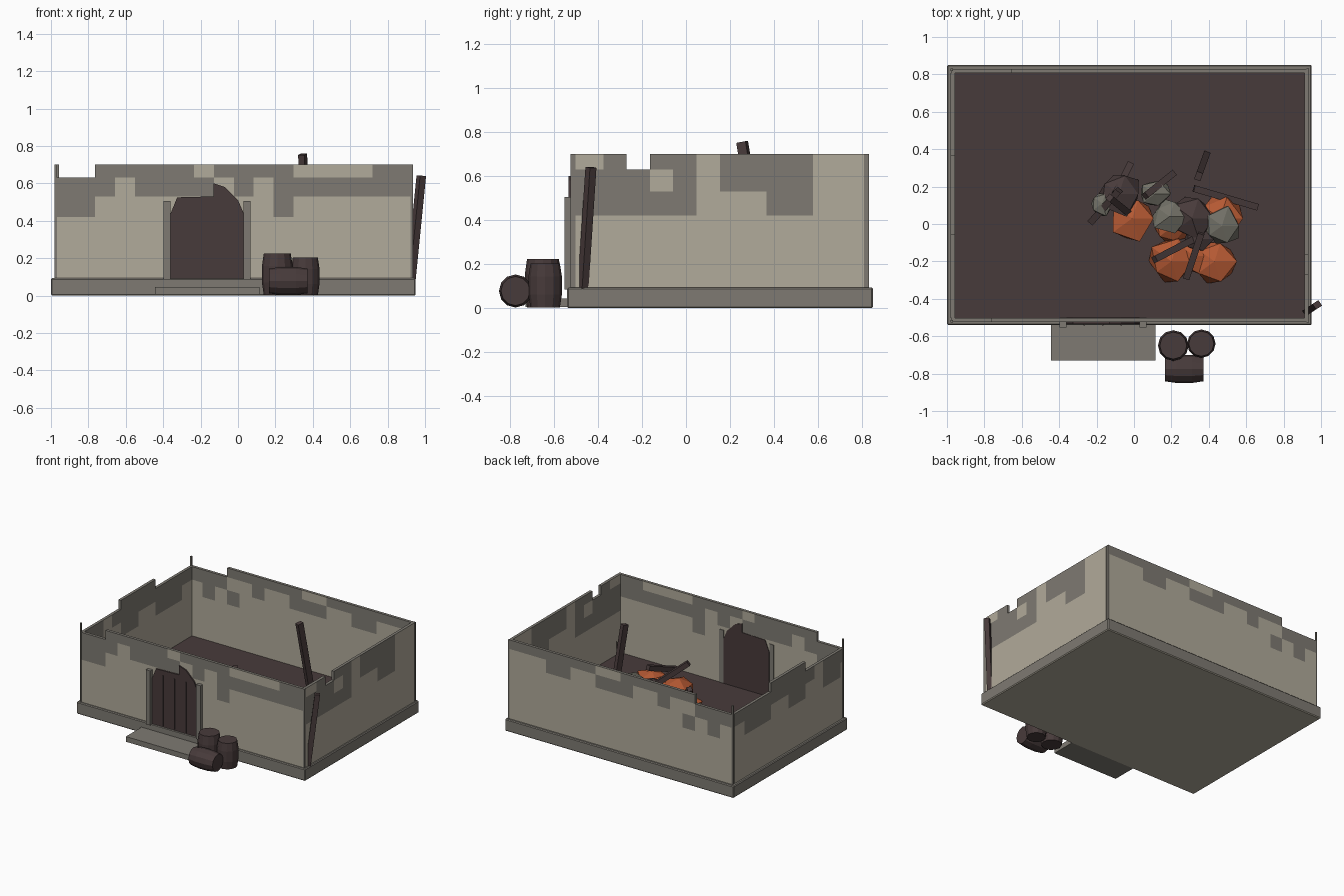
import bpy, bmesh, random
from mathutils import Vector, Matrix

cube = bpy.data.objects.get("Cube")
if cube:
    bpy.data.objects.remove(cube)
random.seed(4)


def material(name, r, g, b):
    m = bpy.data.materials.new(name)
    m.diffuse_color = (r, g, b, 1)
    m.use_nodes = True
    for n in m.node_tree.nodes:
        if n.type == 'BSDF_PRINCIPLED':
            n.inputs["Base Color"].default_value = (r, g, b, 1)
            n.inputs["Roughness"].default_value = 0.9
    return m


PLASTER = material("pale plaster", .44, .405, .325)
STONE = material("grey stone", .21, .195, .17)
WOOD = material("charred wood", .064, .043, .043)
EMBER = material("ember orange", .46, .1, .033)
RUBBLE = material("grey rubble", .17, .165, .135)


def finish(name, bm, *mats):
    bmesh.ops.recalc_face_normals(bm, faces=bm.faces)
    me = bpy.data.meshes.new(name)
    bm.to_mesh(me)
    bm.free()
    for m in mats:
        me.materials.append(m)
    ob = bpy.data.objects.new(name, me)
    bpy.context.collection.objects.link(ob)
    return ob


def box(name, lo, hi, *mats):
    lo, hi = Vector(lo), Vector(hi)
    bm = bmesh.new()
    bmesh.ops.create_cube(bm, size=1)
    bmesh.ops.transform(bm, verts=bm.verts, matrix=Matrix.Translation((lo + hi) / 2)
                        @ Matrix.Diagonal((*(hi - lo), 1)))
    return finish(name, bm, *mats)


def beam(name, a, b, w, d):
    a, b = Vector(a), Vector(b)
    bm = bmesh.new()
    bmesh.ops.create_cube(bm, size=1)
    turn = (b - a).to_track_quat('Z', 'Y').to_matrix().to_4x4()
    bmesh.ops.transform(bm, verts=bm.verts, matrix=Matrix.Translation((a + b) / 2) @ turn
                        @ Matrix.Diagonal((w, d, (b - a).length, 1)))
    finish(name, bm, WOOD)


# Broken walls: rows of cells from the top, L pale, D grey, dot missing
LEVELS = (.70, .63, .53, .42, .085)


def wall(name, along_x, fixed, lo, hi, start, step, rows):
    bm = bmesh.new()
    rows = rows + ["L" * len(rows[0])]
    for r, row in enumerate(rows):
        for c, kind in enumerate(row):
            u0 = max(lo, start + c * step)
            u1 = min(hi, start + (c + 1) * step)
            if kind == "." or u1 - u0 < .002:
                continue
            z1, z0 = LEVELS[r], LEVELS[r + 1]
            corners = [(u0, z0), (u1, z0), (u1, z1), (u0, z1)]
            f = bm.faces.new([bm.verts.new((u, fixed, z) if along_x else (fixed, u, z))
                              for u, z in corners])
            f.material_index = int(kind == "D")
    bmesh.ops.remove_doubles(bm, verts=bm.verts, dist=.0005)
    ob = finish(name, bm, PLASTER, STONE)
    mod = ob.modifiers.new("thickness", 'SOLIDIFY')
    mod.thickness = .022
    mod.offset = 0
    mod.material_offset_rim = 1


X0, X1, Y0, Y1 = -.969, .923, -.514, .819
wall("front_wall", True, Y0, X0 - .01, X1 + .01, -.976, .106,
     ["..DDDDDLDDDDLLLLDD", "DDDLDDDDLDLDDDDDDD", "DDLLLLLLLLLDLLLLLL"])
wall("back_wall", True, Y1, X0 - .01, X1 + .01, -.976, .106,
     ["...DDDDDDLLDDDDDDD", "DDDLLDLLDDDLLDDLLL", "LDLDLLLLLLLLLLLLLL"])
wall("right_side_wall", False, X1, Y0 + .011, Y1 - .011, -.588, .106,
     ["LLD.DDLDDDDLLL", "DDDDLDLDDDDLLL", "DDDDDDLLLDDLLL"])
wall("left_side_wall", False, X0, Y0 + .011, Y1 - .011, -.588, .106,
     [".....DDDD.....", "DDDLDDDDDDDDDD", "LDDLLDDLLDDDLL"])
for x in (X0 - .006, X1 + .006):
    for y in (Y0 - .006, Y1 + .006):
        box("corner_post", (x - .006, y - .006, .08), (x + .006, y + .006, .7), STONE)

# Foundation with a pale underside, floor and doorstep
base = box("foundation", (-1, -.54, 0), (.95, .85, .093), STONE, PLASTER)
for p in base.data.polygons:
    p.material_index = int(p.normal.z < -.5)
bev = base.modifiers.new("soft_edge", 'BEVEL')
bev.width = .006
bev.segments = 1
box("floor", (-.965, -.51, .09), (.92, .815, .097), WOOD)
box("doorstep", (-.445, -.73, .005), (.115, -.535, .045), STONE)

# Broken arched door, seen from both sides of the wall
outline = [(-.36, .09), (.03, .09), (.03, .44), (0, .51), (-.07, .58),
           (-.13, .60), (-.13, .53), (-.325, .525), (-.36, .44)]
bm = bmesh.new()
face = bm.faces.new([bm.verts.new((x, -.535, z)) for x, z in outline])
ext = bmesh.ops.extrude_face_region(bm, geom=[face])
bmesh.ops.translate(bm, vec=(0, .036, 0),
                    verts=[v for v in ext["geom"] if isinstance(v, bmesh.types.BMVert)])
finish("door", bm, WOOD)
for x in (-.265, -.167, -.068):
    box("door_batten", (x - .004, -.542, .1), (x + .004, -.53, .49), WOOD)
for x in (-.38, .048):
    box("door_post", (x - .018, -.553, .085), (x + .018, -.499, .505), STONE)


# Barrels: twelve-sided with bulging staves
def barrel(name, pos, r, h, lying=False):
    turn = Matrix.Rotation(1.5708, 4, 'Y') if lying else Matrix.Identity(4)
    bm = bmesh.new()
    bottom = None
    for rad, z in ((.88, -.5), (1, -.2), (1, .2), (.88, .5)):
        ring = bmesh.ops.create_circle(bm, segments=12, radius=rad * r)["verts"]
        for v in ring:
            v.co.z = z * h
        if bottom:
            for i in range(12):
                j = (i + 1) % 12
                bm.faces.new((bottom[i], bottom[j], ring[j], ring[i]))
        else:
            bm.faces.new(ring)
        bottom = ring
    bm.faces.new(bottom)
    bmesh.ops.transform(bm, verts=bm.verts, matrix=Matrix.Translation(pos) @ turn)
    finish(name, bm, WOOD)


barrel("tall_barrel", (.21, -.65, .113), .082, .222)
barrel("short_barrel", (.36, -.64, .103), .076, .2)
barrel("lying_barrel", (.268, -.775, .078), .075, .205, True)

# Leaning and fallen timbers
beam("outer_leaning_beam", (.925, -.468, .09), (.98, -.432, .64), .035, .038)
beam("inner_leaning_beam", (.385, .365, .1), (.345, .255, .755), .035, .045)
fallen = [((.32, .19, .17), (.66, .09, .11)), ((-.23, .01, .14), (-.08, .18, .26)),
          ((-.1, .16, .22), (-.02, .32, .1)), ((.06, .15, .26), (.21, .27, .12)),
          ((.11, -.19, .35), (.38, -.05, .12)), ((.28, -.29, .22), (.36, -.05, .3)),
          ((-.13, .14, .34), (-.03, .06, .17))]
for a, b in fallen:
    beam("fallen_timber", a, b, .036, .036)


# Heap of faceted stones and embers
def rock(name, x, y, z, r, mat):
    bm = bmesh.new()
    bmesh.ops.create_icosphere(bm, subdivisions=1, radius=r)
    for v in bm.verts:
        v.co *= random.uniform(.8, 1.15)
        v.co.z *= .65
    bmesh.ops.translate(bm, verts=bm.verts, vec=(x, y, z))
    finish(name, bm, mat)


for x, y, r in ((-.01, .03, .13), (.46, .03, .13), (.2, -.2, .13),
                (.43, -.2, .125), (.32, -.17, .1), (.2, -.02, .1)):
    rock("ember_rock", x, y, .13, r, EMBER)
for x, y, r in ((.19, .04, .1), (.47, -.01, .11), (-.17, .11, .07), (.11, .16, .085)):
    rock("grey_rock", x, y, .18, r, RUBBLE)
for x, y, r in ((-.08, .16, .13), (.31, .03, .12), (.35, -.08, .08)):
    rock("charred_rock", x, y, .16, r, WOOD)
